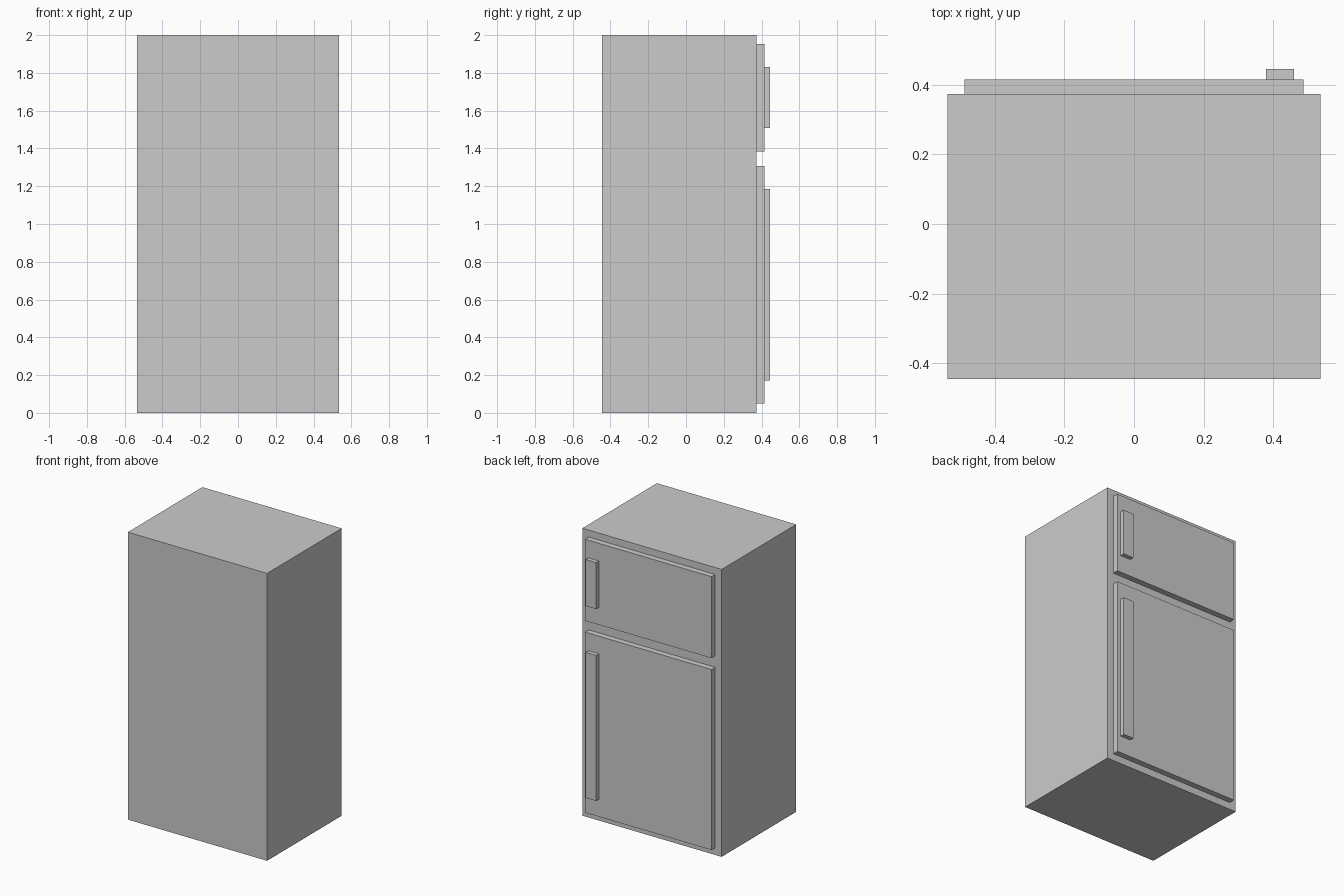
import bpy
import bmesh
from mathutils import Vector

if "Cube" in bpy.data.objects:
    bpy.data.objects.remove(bpy.data.objects["Cube"])


def box(name, lo, hi):
    lo, hi = Vector(lo), Vector(hi)
    size, mid = hi - lo, (lo + hi) / 2
    bm = bmesh.new()
    bmesh.ops.create_cube(bm, size=1)
    bmesh.ops.scale(bm, vec=size, verts=bm.verts)
    mesh = bpy.data.meshes.new(name)
    bm.to_mesh(mesh)
    bm.free()
    obj = bpy.data.objects.new(name, mesh)
    obj.location = mid
    bpy.context.collection.objects.link(obj)
    return obj


BACK, BODY, DOOR, HANDLE = -0.446, 0.374, 0.415, 0.446  # depth steps along y

# Cabinet
box("cabinet", (-0.536, BACK, 0), (0.536, BODY, 2))

# Doors with their handles: name, door z range, handle z range
for name, (d0, d1), (h0, h1) in (
    ("freezer", (1.385, 1.952), (1.507, 1.83)),
    ("fridge", (0.05, 1.306), (0.172, 1.184)),
):
    box(name + "_door", (-0.487, BODY, d0), (0.487, DOOR, d1))
    box(name + "_handle", (0.38, DOOR, h0), (0.46, HANDLE, h1))
